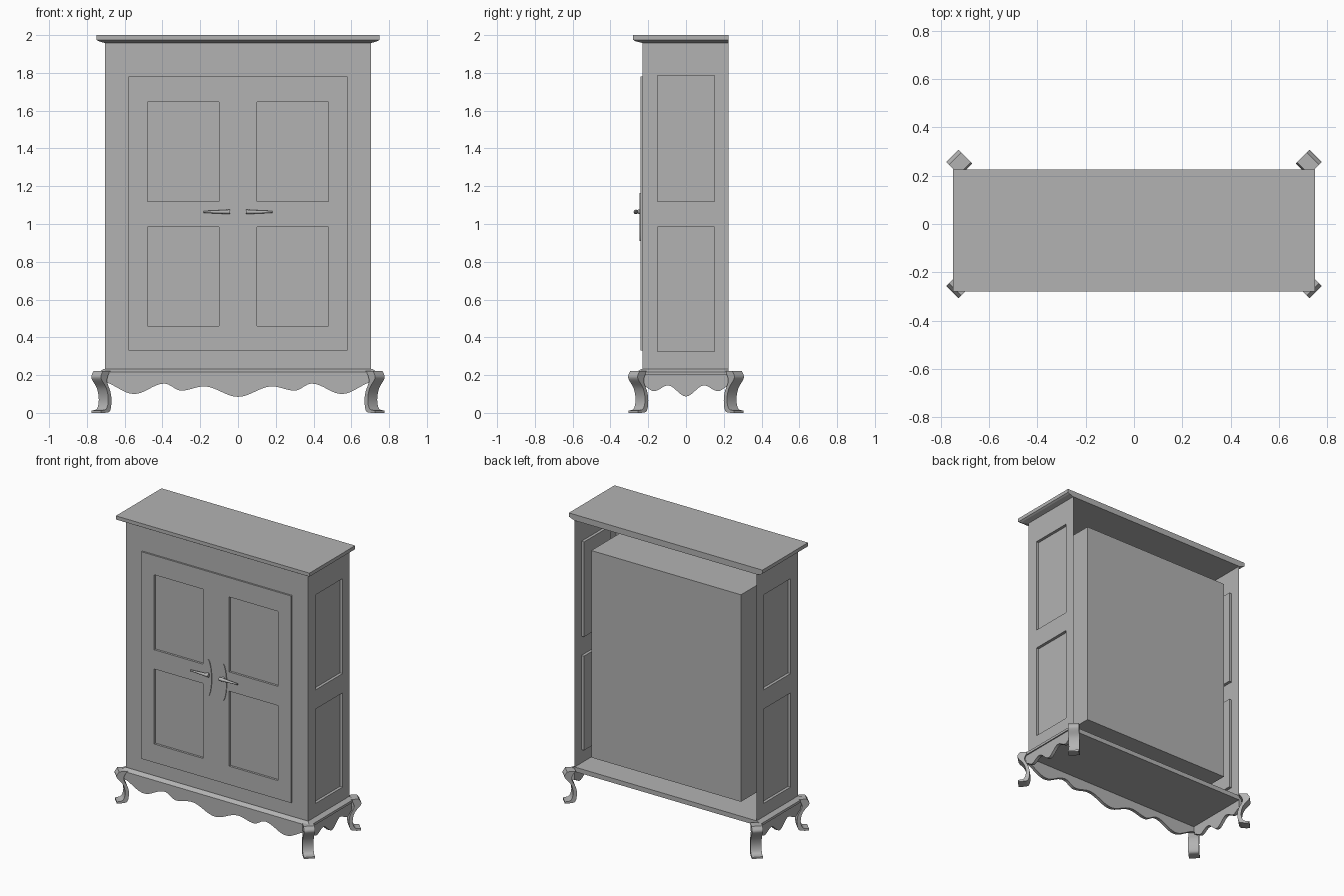
import bpy, bmesh, math
from mathutils import Vector, Matrix

if "Cube" in bpy.data.objects:
    bpy.data.objects.remove(bpy.data.objects["Cube"])

grey = bpy.data.materials.new("grey wood")
grey.diffuse_color = (0.45, 0.45, 0.45, 1)
grey.use_nodes = True
grey.node_tree.nodes["Principled BSDF"].inputs["Base Color"].default_value = grey.diffuse_color


def finish(name, bm, smooth=False, fix=True):
    if fix:
        bmesh.ops.recalc_face_normals(bm, faces=bm.faces)
    me = bpy.data.meshes.new(name)
    bm.to_mesh(me)
    bm.free()
    me.materials.append(grey)
    ob = bpy.data.objects.new(name, me)
    bpy.context.collection.objects.link(ob)
    if smooth:
        bpy.ops.object.select_all(action='DESELECT')
        ob.select_set(True)
        bpy.context.view_layer.objects.active = ob
        bpy.ops.object.shade_smooth_by_angle(angle=math.radians(35))
    return ob


def grid_wall(bm, us, zs, place, normal, recess=(), hole=(), depth=0.015):
    """Sheet split at us/zs; chosen cells are pushed in or left open."""
    v = [[bm.verts.new(place(u, z)) for z in zs] for u in us]
    sunk = []
    for i in range(len(us) - 1):
        for j in range(len(zs) - 1):
            if (i, j) in hole:
                continue
            f = bm.faces.new((v[i][j], v[i + 1][j], v[i + 1][j + 1], v[i][j + 1]))
            f.normal_update()
            if f.normal.dot(Vector(normal)) < 0:
                f.normal_flip()
            if (i, j) in recess:
                sunk.append(f)
    if sunk:
        for f in bmesh.ops.extrude_discrete_faces(bm, faces=sunk)["faces"]:
            bmesh.ops.translate(bm, verts=f.verts, vec=-Vector(normal) * depth)


def slab(name, rings, back=0.225):
    """Moulded board from (half width, front y, z) rings, flat at the back."""
    bm = bmesh.new()
    loops = [[bm.verts.new(p) for p in ((-x, y, z), (x, y, z), (x, back, z), (-x, back, z))]
             for x, y, z in rings]
    for a, b in zip(loops, loops[1:]):
        for i in range(4):
            k = (i + 1) % 4
            bm.faces.new((a[i], a[k], b[k], b[i]))
    bm.faces.new(loops[0])
    bm.faces.new(loops[-1])
    return finish(name, bm)


def prism(name, outline, matrix, width, smooth=True):
    """Outline in (a, z), extruded sideways by width and placed by matrix."""
    bm = bmesh.new()
    f = bm.faces.new([bm.verts.new((a, -width / 2, z)) for a, z in outline])
    r = bmesh.ops.extrude_face_region(bm, geom=[f])
    bmesh.ops.translate(bm, vec=(0, width, 0),
                        verts=[e for e in r["geom"] if isinstance(e, bmesh.types.BMVert)])
    bm.transform(matrix)
    return finish(name, bm, smooth)


def spline(pts, n=6):
    """Catmull-Rom curve through the points."""
    p = [Vector(q) for q in pts]
    p = [2 * p[0] - p[1]] + p + [2 * p[-1] - p[-2]]
    out = []
    for a, b, c, d in zip(p, p[1:], p[2:], p[3:]):
        for k in range(n):
            t = k / n
            out.append(0.5 * (2 * b + (c - a) * t + (2 * a - 5 * b + 4 * c - d) * t * t
                              + (3 * b - a - 3 * c + d) * t ** 3))
    return out + [p[-2]]


def wave(pts, n=8):
    """Cosine curve through highs and lows."""
    out = [pts[0]]
    for (a, za), (b, zb) in zip(pts, pts[1:]):
        for k in range(1, n + 1):
            t = k / n
            out.append((a + (b - a) * t, za + (zb - za) * (1 - math.cos(math.pi * t)) / 2))
    return out


# cabinet shell: front sheet with door opening, two panelled sides, open back
bm = bmesh.new()
grid_wall(bm, (-0.705, -0.58, 0.58, 0.705), (0.22, 0.33, 1.78, 1.965),
          lambda u, z: (u, -0.23, z), (0, -1, 0), hole=[(1, 1)])
for s in (-1, 1):
    grid_wall(bm, (-0.23, -0.15, 0.15, 0.225), (0.22, 0.325, 0.985, 1.12, 1.785, 1.965),
              lambda u, z: (s * 0.705, u, z), (s, 0, 0),
              recess=[(1, 1), (1, 3)], depth=0.02)
finish("cabinet_shell", bm, fix=False)

# door block running through to the back, four sunk panels in front
bm = bmesh.new()
grid_wall(bm, (-0.58, -0.48, -0.10, 0.10, 0.48, 0.58),
          (0.33, 0.46, 0.985, 1.12, 1.645, 1.78),
          lambda u, z: (u, -0.242, z), (0, -1, 0),
          recess=[(i, j) for i in (1, 3) for j in (1, 3)])
rim = [e for e in bm.edges if e.is_boundary]
r = bmesh.ops.extrude_edge_only(bm, edges=rim)
new = [e for e in r["geom"] if isinstance(e, bmesh.types.BMVert)]
bmesh.ops.translate(bm, verts=new, vec=(0, 0.462, 0))
bmesh.ops.contextual_create(bm, geom=[e for e in bm.edges if e.is_boundary])
finish("door_block", bm)

# cornice and base board
slab("cornice", [(0.705, -0.23, 1.958), (0.738, -0.268, 1.968), (0.75, -0.28, 1.975), (0.75, -0.28, 2.0)])
slab("base_board", [(0.735, -0.262, 0.20), (0.735, -0.262, 0.217), (0.712, -0.237, 0.232)])

# scalloped aprons on the front and both sides
half = [(0.725, 0.165), (0.55, 0.10), (0.39, 0.155), (0.30, 0.118), (0.18, 0.14), (0, 0.085)]
full = [(-a, z) for a, z in half] + half[-2::-1]
prism("front_apron", wave(full) + [(0.725, 0.21), (-0.725, 0.21)],
      Matrix.Translation((0, -0.245, 0)), 0.022)
half = [(0.225, 0.14), (0.17, 0.115), (0.095, 0.145), (0, 0.087)]
full = [(-a, z) for a, z in half] + half[-2::-1]
for s, n in ((-1, "left"), (1, "right")):
    prism(n + "_apron", wave(full) + [(0.225, 0.21), (-0.24, 0.21)],
          Matrix.Translation((s * 0.716, 0, 0)) @ Matrix.Rotation(math.pi / 2, 4, 'Z'), 0.022)

# four S-shaped legs set on the diagonals
outer = spline([(0.74, 0.222), (0.751, 0.185), (0.722, 0.13), (0.712, 0.07), (0.722, 0.022), (0.75, 0.012)])
inner = spline([(0.73, 0.0), (0.703, 0.01), (0.695, 0.06), (0.70, 0.11), (0.718, 0.165), (0.712, 0.2), (0.70, 0.222)])
r2 = math.sqrt(2)
outline = [((q - 0.73) * r2, z) for q, z in outer + [Vector((0.75, 0.0))] + inner]
for sx, nx in ((-1, "left"), (1, "right")):
    for sy, ny in ((-1, "front"), (1, "back")):
        m = (Matrix.Translation((sx * 0.73, sy * 0.26, 0))
             @ Matrix.Rotation(math.atan2(sy, sx), 4, 'Z'))
        prism(f"{ny}_{nx}_leg", outline, m, 0.071)

# lens-shaped handle plates and tapered levers
for s, n in ((-1, "left"), (1, "right")):
    lens = [(0.026 * math.sin(t * math.pi / 12) * abs(math.sin(t * math.pi / 12)) ** 0.3,
             0.128 * math.cos(t * math.pi / 12)) for t in range(24)]
    prism(n + "_handle_plate", lens, Matrix.Translation((s * 0.058, -0.244, 1.037)), 0.006)
    bm = bmesh.new()
    bmesh.ops.create_cone(bm, cap_ends=True, segments=16, radius1=0.012, radius2=0.009, depth=0.025,
                          matrix=Matrix.Translation((s * 0.06, -0.254, 1.065))
                          @ Matrix.Rotation(math.pi / 2, 4, 'X'))
    bmesh.ops.create_cone(bm, cap_ends=True, segments=16, radius1=0.012, radius2=0.005, depth=0.14,
                          matrix=Matrix.Translation((s * 0.112, -0.265, 1.064))
                          @ Matrix.Rotation(s * math.pi / 2, 4, 'Y'))
    finish(n + "_handle", bm, True)
